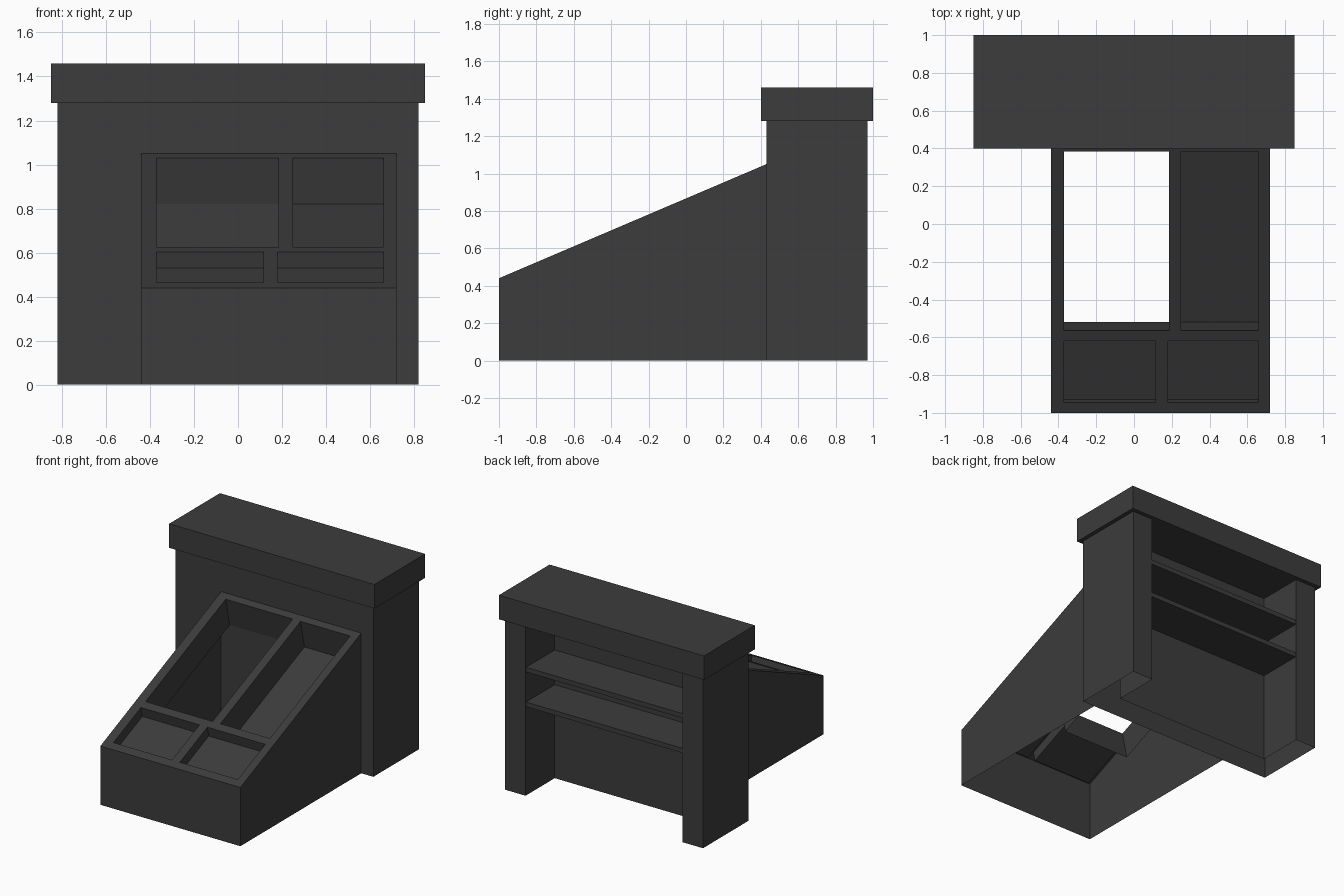
import bpy, bmesh
from mathutils import Vector

if "Cube" in bpy.data.objects:
    bpy.data.objects.remove(bpy.data.objects["Cube"])

grey = bpy.data.materials.new("dark_grey")
grey.use_nodes = True
COLOUR = (0.045, 0.045, 0.045, 1)
grey.diffuse_color = COLOUR
grey.node_tree.nodes["Principled BSDF"].inputs["Base Color"].default_value = COLOUR


def finish(name, bm):
    mesh = bpy.data.meshes.new(name)
    bmesh.ops.remove_doubles(bm, verts=bm.verts, dist=0.0001)
    bm.to_mesh(mesh)
    bm.free()
    mesh.materials.append(grey)
    obj = bpy.data.objects.new(name, mesh)
    bpy.context.collection.objects.link(obj)
    return obj


def panel(bm, points, facing):
    """Add one flat face whose normal points along facing."""
    face = bm.faces.new([bm.verts.new(p) for p in points])
    face.normal_update()
    if face.normal.dot(Vector(facing)) < 0:
        face.normal_flip()


def box(name, x0, x1, y0, y1, z0, z1):
    bm = bmesh.new()
    bmesh.ops.create_cube(bm, size=1)
    bmesh.ops.scale(bm, vec=(x1 - x0, y1 - y0, z1 - z0), verts=bm.verts)
    bmesh.ops.translate(bm, vec=((x0 + x1) / 2, (y0 + y1) / 2, (z0 + z1) / 2), verts=bm.verts)
    return finish(name, bm)


# Counter body: U-shaped plan raised into hollow walls, open underneath
BACK, FRONT, RECESS, TOP = 0.97, 0.43, 0.625, 1.28
half = [(0.82, FRONT), (0.82, BACK), (0.65, BACK), (0.65, RECESS)]
plan = half + [(-x, y) for x, y in reversed(half)]
bm = bmesh.new()
for (ax, ay), (bx, by) in zip(plan, plan[1:] + plan[:1]):
    panel(bm, [(ax, ay, 0), (bx, by, 0), (bx, by, TOP), (ax, ay, TOP)], (by - ay, ax - bx, 0))
finish("counter_body", bm)

# Counter top and the two shelves in the rear recess
box("counter_top", -0.85, 0.85, 0.4, 1.0, TOP, 1.46)
for name, z in (("lower_shelf", 0.665), ("upper_shelf", 0.925)):
    box(name, -0.65, 0.65, RECESS, BACK - 0.005, z, z + 0.035)

# Sloping display case in front of the counter
LEFT, RIGHT, NEAR, LOW, HIGH = -0.44, 0.72, -1.0, 0.44, 1.05


def slope(x, y):
    return Vector((x, y, LOW + (y - NEAR) / (FRONT - NEAR) * (HIGH - LOW)))


def sloped_rect(x0, x1, y0, y1):
    return [slope(x0, y0), slope(x1, y0), slope(x1, y1), slope(x0, y1)]


bm = bmesh.new()
panel(bm, [(LEFT, NEAR, 0), (RIGHT, NEAR, 0), slope(RIGHT, NEAR), slope(LEFT, NEAR)], (0, -1, 0))
for x, side in ((LEFT, -1), (RIGHT, 1)):
    panel(bm, [(x, NEAR, 0), (x, FRONT, 0), slope(x, FRONT), slope(x, NEAR)], (side, 0, 0))

# Each row of bins: near edge, far edge, depth, and (left, right, has floor) for each bin
rows = [
    (-0.945, -0.62, 0.073, [(-0.37, 0.115, True), (0.18, 0.66, True)]),
    (-0.565, 0.383, 0.21, [(-0.37, 0.185, False), (0.25, 0.66, True)]),
]
edge = NEAR
for y0, y1, depth, bins in rows:
    panel(bm, sloped_rect(LEFT, RIGHT, edge, y0), (0, 0, 1))
    x_edge = LEFT
    drop = Vector((0, 0.22 * depth, -depth))
    for x0, x1, has_floor in bins:
        panel(bm, sloped_rect(x_edge, x0, y0, y1), (0, 0, 1))
        rim = sloped_rect(x0, x1, y0, y1)
        middle = sum(rim, Vector()) / 4
        for a, b in zip(rim, rim[1:] + rim[:1]):
            panel(bm, [a, b, b + drop, a + drop], middle - (a + b) / 2)
        if has_floor:
            panel(bm, [p + drop for p in rim], (0, 0, 1))
        x_edge = x1
    panel(bm, sloped_rect(x_edge, RIGHT, y0, y1), (0, 0, 1))
    edge = y1
panel(bm, sloped_rect(LEFT, RIGHT, edge, FRONT), (0, 0, 1))
finish("display_case", bm)
